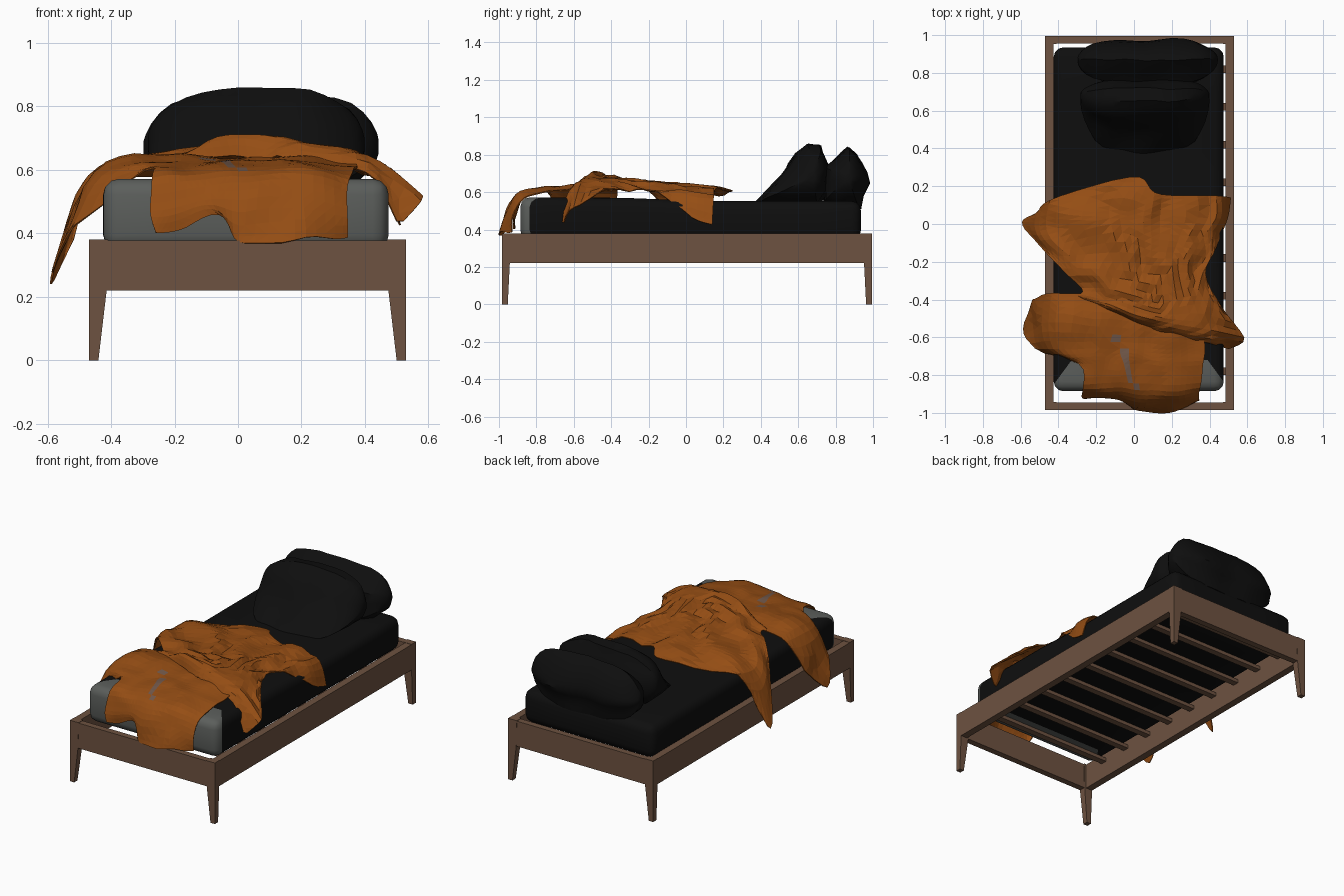
import bpy, bmesh, math
from mathutils import Vector, noise

if "Cube" in bpy.data.objects:
    bpy.data.objects.remove(bpy.data.objects["Cube"])


def material(name, r, g, b):
    m = bpy.data.materials.new(name)
    m.diffuse_color = (r, g, b, 1)
    m.use_nodes = True
    m.node_tree.nodes["Principled BSDF"].inputs["Base Color"].default_value = m.diffuse_color
    return m


WOOD = material("brown wood", 0.155, 0.085, 0.052)
BLACK = material("black fabric", 0.0045, 0.0045, 0.0045)
GREY = material("grey fabric", 0.105, 0.112, 0.105)
ORANGE = material("orange blanket", 0.30, 0.075, 0.007)
TAUPE = material("taupe lining", 0.17, 0.10, 0.07)


def finish(bm, name, mats, smooth=None):
    bmesh.ops.recalc_face_normals(bm, faces=bm.faces)
    me = bpy.data.meshes.new(name)
    bm.to_mesh(me)
    bm.free()
    ob = bpy.data.objects.new(name, me)
    bpy.context.collection.objects.link(ob)
    for m in mats:
        me.materials.append(m)
    if smooth:
        bpy.ops.object.select_all(action='DESELECT')
        ob.select_set(True)
        bpy.context.view_layer.objects.active = ob
        bpy.ops.object.shade_smooth_by_angle(angle=math.radians(smooth))
    return ob


def add_box(bm, x0, x1, y0, y1, z0, z1):
    verts = bmesh.ops.create_cube(bm, size=1)["verts"]
    for v in verts:
        v.co = ((x0 + x1) / 2 + v.co.x * (x1 - x0),
                (y0 + y1) / 2 + v.co.y * (y1 - y0),
                (z0 + z1) / 2 + v.co.z * (z1 - z0))
    return verts


def box(name, *dims):
    bm = bmesh.new()
    add_box(bm, *dims)
    return finish(bm, name, [WOOD])


# Bed frame: rails, tapered legs, slats
X0, X1, Y0, Y1 = -0.47, 0.53, -0.985, 0.995
ZB, ZT = 0.22, 0.378
box("left_rail", X0, X0 + 0.045, Y0 + 0.03, Y1 - 0.03, ZB, ZT)
box("right_rail", X1 - 0.045, X1, Y0 + 0.03, Y1 - 0.03, ZB, ZT)
box("front_rail", X0 + 0.05, X1 - 0.05, Y0 + 0.001, Y0 + 0.04, ZB, ZT - 0.001)
box("back_rail", X0 + 0.05, X1 - 0.05, Y1 - 0.04, Y1 - 0.001, ZB, ZT - 0.001)

for side, ox, sx in (("left", X0, 1), ("right", X1, -1)):
    for end, oy, sy in (("front", Y0, 1), ("back", Y1, -1)):
        bm = bmesh.new()
        rings = []
        for z, wx, wy in ((0, 0.03, 0.032), (ZB, 0.056, 0.043), (ZT + 0.002, 0.06, 0.043)):
            rings.append([bm.verts.new((ox + sx * a * wx, oy + sy * b * wy, z))
                          for a, b in ((0, 0), (1, 0), (1, 1), (0, 1))])
        for lo, hi in zip(rings, rings[1:]):
            for i in range(4):
                j = (i + 1) % 4
                bm.faces.new((lo[i], lo[j], hi[j], hi[i]))
        bm.faces.new(rings[0])
        bm.faces.new(rings[-1])
        finish(bm, f"{end}_{side}_leg", [WOOD])

for i in range(9):
    y = -0.78 + i * 0.2
    box(f"slat_{i + 1}", X0 + 0.03, X1 - 0.03, y - 0.02, y + 0.02, 0.32, 0.342)

# Mattress with a grey foot end, cut off diagonally at the corners
bm = bmesh.new()
add_box(bm, -0.425, 0.475, -0.885, 0.935, 0.345, 0.56)
bmesh.ops.bevel(bm, geom=bm.edges[:], offset=0.05, segments=3, profile=0.5, affect='EDGES')
cuts = [((-0.44, -0.87, 0), (1.36, -1, 0)), ((0.50, -0.87, 0), (-1.36, -1, 0)), ((0, -0.72, 0), (0, 1, 0))]
cuts += [((0, y, 0), (0, 1, 0)) for y in (-0.3, 0.1, 0.3, 0.5, 0.7)]
cuts += [((x, 0, 0), (1, 0, 0)) for x in (-0.2, 0.03, 0.25)]
for co, no in cuts:
    bmesh.ops.bisect_plane(bm, geom=bm.verts[:] + bm.edges[:] + bm.faces[:],
                           plane_co=co, plane_no=no, dist=1e-5)
for f in bm.faces:
    c = f.calc_center_median()
    if c.y < min(-0.72, -0.87 + 1.36 * min(c.x + 0.44, 0.50 - c.x)):
        f.material_index = 1
for v in bm.verts:
    if v.co.z > 0.45:
        v.co.z += 0.02 * max(0, min(1, (0.1 - v.co.y) / 0.5)) - 0.008
finish(bm, "mattress", [BLACK, GREY], 50)


# Pillows: a side profile (y, z) swept across x and shrunk towards both ends
def pillow(name, x0, x1, centre, profile, seed):
    bm = bmesh.new()
    cy, cz = centre
    n, rings = 18, []
    pts = []
    for i, p in enumerate(profile):
        q = profile[(i + 1) % len(profile)]
        pts += [p, ((p[0] + q[0]) / 2, (p[1] + q[1]) / 2)]
    for i in range(n + 1):
        t = -math.cos(math.pi * i / n) * 0.995
        s = (1 - abs(t) ** 3.2) ** 0.5
        x = (x0 + x1) / 2 + t * (x1 - x0) / 2
        ring = []
        for y, z in pts:
            p = Vector((x, cy + (y - cy) * s, cz + (z - cz) * s))
            w = noise.noise_vector(p * 7 + Vector((seed, 0, 0))) * 0.016 * s
            ring.append(bm.verts.new(p + w))
        rings.append(ring)
    m = len(pts)
    for a, b in zip(rings, rings[1:]):
        for i in range(m):
            bm.faces.new((a[i], a[(i + 1) % m], b[(i + 1) % m], b[i]))
    bm.faces.new(rings[0])
    bm.faces.new(rings[-1])
    finish(bm, name, [BLACK], 40)


pillow("front_pillow", -0.285, 0.40, (0.68, 0.68),
       [(0.37, 0.54), (0.43, 0.60), (0.51, 0.69), (0.59, 0.81), (0.65, 0.858),
        (0.72, 0.853), (0.765, 0.74), (0.76, 0.60), (0.70, 0.52), (0.52, 0.52)], 3)
pillow("back_pillow", -0.30, 0.445, (0.87, 0.67),
       [(0.74, 0.55), (0.74, 0.74), (0.80, 0.79), (0.87, 0.845), (0.91, 0.81),
        (0.965, 0.71), (0.98, 0.65), (0.945, 0.58), (0.93, 0.51), (0.80, 0.51)], 8)


# Blanket sheets: smooth curves through a coarse control net, then wrinkled
def curve(ps, t):
    i = min(int(t), len(ps) - 2)
    f = t - i
    b, c = ps[i], ps[i + 1]
    a = ps[i - 1] if i else b
    d = ps[i + 2] if i + 2 < len(ps) else c
    return (b * 2 + (c - a) * f + (a * 2 - b * 5 + c * 4 - d) * f ** 2
            + (b * 3 - a - c * 3 + d) * f ** 3) * 0.5


def sheet(name, rows, wrinkle, slit=False, nu=26, nv=24):
    rows = [[Vector(p) for p in r] for r in rows]
    bm = bmesh.new()
    grid = []
    for j in range(nv + 1):
        row = [curve([curve(c, j / nv * (len(rows) - 1)) for c in zip(*rows)],
                     i / nu * (len(rows[0]) - 1)) for i in range(nu + 1)]
        grid.append([bm.verts.new(p + wrinkle(p)) for p in row])
    for a, b in zip(grid, grid[1:]):
        for i in range(nu):
            f = bm.faces.new((a[i], a[i + 1], b[i + 1], b[i]))
            c = f.calc_center_median()
            if slit and -0.88 < c.y < -0.58 and abs(c.x + 0.1 + (c.y + 0.57) * 0.36) < 0.014:
                f.material_index = 1
    bmesh.ops.triangulate(bm, faces=bm.faces)
    ob = finish(bm, name, [ORANGE, TAUPE])
    mod = ob.modifiers.new("thickness", 'SOLIDIFY')
    mod.thickness = 0.006
    mod.offset = 0


def fan_folds(p):
    a = math.atan2(p.y + 0.52, p.x - 0.28)
    r = math.hypot(p.y + 0.52, p.x - 0.28)
    k = min(1, r / 0.3)
    n = noise.noise(p * 6)
    return Vector((n * 0.012, 0, 0.006 + 0.013 * k * math.sin(a * 17 + n * 3) + 0.008 * n))


def crumple(p):
    n = noise.noise_vector(p * 8)
    return Vector((n.x * 0.012, n.y * 0.012, 0.005 + n.z * 0.018))


sheet("upper_blanket", [
    [(-.52, .05, .38), (-.43, .13, .57), (0, .25, .59), (.12, .16, .60), (.43, .15, .58), (.51, .14, .41)],
    [(-.585, .01, .25), (-.45, .02, .58), (-.1, .1, .62), (.12, .05, .62), (.43, .03, .59), (.49, .03, .45)],
    [(-.53, -.08, .43), (-.43, -.08, .60), (-.1, 0, .63), (.12, -.08, .63), (.34, -.1, .62), (.44, -.12, .57)],
    [(-.42, -.2, .59), (-.3, -.2, .63), (-.05, -.2, .64), (.12, -.22, .645), (.28, -.22, .64), (.38, -.26, .60)],
    [(-.28, -.34, .62), (-.15, -.34, .65), (0, -.38, .67), (.15, -.42, .67), (.32, -.38, .65), (.46, -.44, .60)],
    [(-.3, -.38, .62), (-.15, -.42, .66), (0, -.48, .69), (.17, -.52, .685), (.40, -.56, .64), (.58, -.6, .50)],
    [(-.28, -.4, .60), (-.12, -.46, .62), (.02, -.52, .63), (.18, -.58, .63), (.40, -.63, .59), (.5, -.66, .43)],
], fan_folds)

sheet("lower_blanket", [
    [(-.53, -.4, .42), (-.43, -.37, .59), (-.2, -.37, .62), (0, -.42, .63), (.2, -.5, .63), (.36, -.56, .61)],
    [(-.58, -.55, .27), (-.44, -.48, .60), (-.2, -.5, .64), (0, -.52, .63), (.2, -.58, .63), (.37, -.62, .60)],
    [(-.52, -.66, .42), (-.42, -.66, .58), (-.25, -.66, .62), (0, -.66, .62), (.2, -.66, .63), (.37, -.68, .60)],
    [(-.29, -.74, .58), (-.25, -.74, .60), (-.15, -.74, .61), (0, -.74, .61), (.2, -.75, .62), (.36, -.75, .60)],
    [(-.27, -.87, .57), (-.2, -.87, .58), (-.1, -.87, .58), (.02, -.88, .59), (.2, -.88, .59), (.35, -.87, .57)],
    [(-.28, -.91, .47), (-.2, -.92, .48), (-.1, -.92, .49), (.02, -.95, .50), (.2, -.95, .50), (.34, -.92, .47)],
    [(-.26, -.92, .40), (-.18, -.92, .41), (-.05, -.93, .45), (.02, -.99, .355), (.2, -.99, .375), (.34, -.93, .385)],
], crumple, slit=True)
